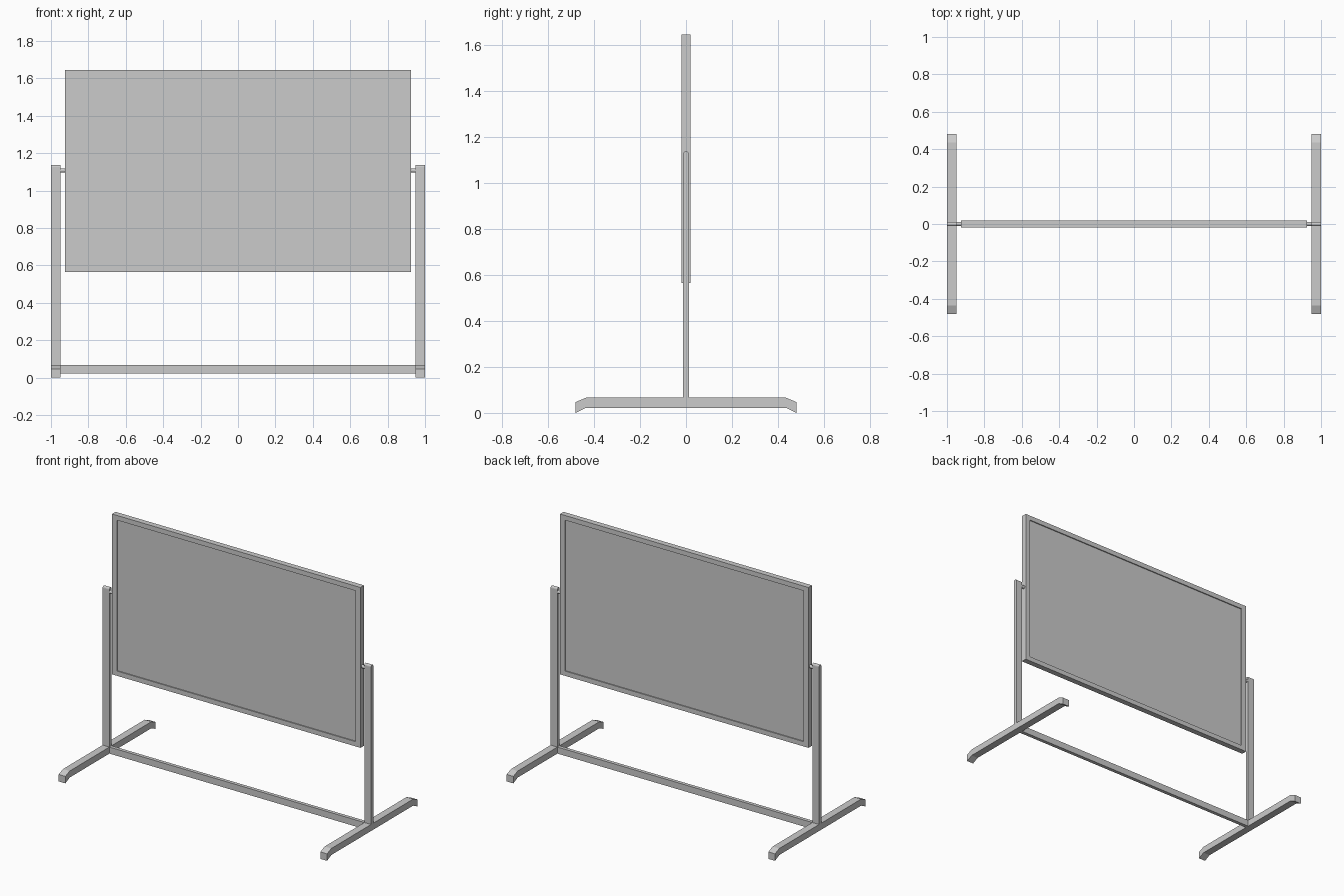
import bpy, bmesh, math
from mathutils import Vector

if "Cube" in bpy.data.objects:
    bpy.data.objects.remove(bpy.data.objects["Cube"])


def finish(name, bm):
    bmesh.ops.recalc_face_normals(bm, faces=bm.faces)
    mesh = bpy.data.meshes.new(name)
    bm.to_mesh(mesh)
    bm.free()
    ob = bpy.data.objects.new(name, mesh)
    bpy.context.collection.objects.link(ob)
    return ob


def box(name, x, y, z):
    bm = bmesh.new()
    bmesh.ops.create_cube(bm, size=1)
    for v in bm.verts:
        v.co = Vector([r[0] + (c + 0.5) * (r[1] - r[0]) for c, r in zip(v.co, (x, y, z))])
    return finish(name, bm)


def extrude_yz(name, profile, x0, x1):
    """Extrude a closed (y, z) profile along x."""
    bm = bmesh.new()
    face = bm.faces.new([bm.verts.new((x0, y, z)) for y, z in profile])
    new = bmesh.ops.extrude_face_region(bm, geom=[face])["geom"]
    bmesh.ops.translate(bm, vec=(x1 - x0, 0, 0),
                        verts=[g for g in new if isinstance(g, bmesh.types.BMVert)])
    return finish(name, bm)


def ring(name, outer, inner, y):
    """Rectangular frame; outer and inner are (half width, z low, z high)."""
    bm = bmesh.new()
    loops = [[bm.verts.new((sx, d, sz)) for sx, sz in
              ((-w, lo), (w, lo), (w, hi), (-w, hi))]
             for (w, lo, hi), d in ((outer, -y), (outer, y), (inner, y), (inner, -y))]
    for i in range(4):
        a, b = loops[i], loops[(i + 1) % 4]
        for j in range(4):
            k = (j + 1) % 4
            bm.faces.new((a[j], a[k], b[k], b[j]))
    return finish(name, bm)


# Board: raised border and recessed writing surface
ring("board_frame", (0.926, 0.565, 1.645), (0.89, 0.597, 1.613), 0.019)
box("board_panel", (-0.895, 0.895), (-0.012, 0.012), (0.592, 1.618))

# Low crossbar between the feet
box("crossbar", (-0.95, 0.95), (-0.012, 0.012), (0.022, 0.066))

# Side profiles: foot with bent-down ends, post with rounded top
foot = [(-0.48, 0), (-0.435, 0.022), (0.435, 0.022), (0.48, 0),
        (0.48, 0.047), (0.435, 0.066), (-0.435, 0.066), (-0.48, 0.047)]
r = 0.012
post = [(-r, 0.066), (r, 0.066)] + [
    (r * math.cos(math.pi * i / 8), 1.125 + r * math.sin(math.pi * i / 8)) for i in range(9)]

for side, s in (("left", -1), ("right", 1)):
    extrude_yz(f"foot_{side}", foot, s * 0.95, s)
    extrude_yz(f"post_{side}", post, s * 0.95, s)
    # Pivot pin joining post and board
    bpy.ops.mesh.primitive_cylinder_add(vertices=16, radius=0.011, depth=0.03,
                                        location=(s * 0.938, 0, 1.107),
                                        rotation=(0, math.pi / 2, 0))
    pin = bpy.context.object
    pin.name = f"pivot_{side}"
    bpy.ops.object.shade_smooth_by_angle()
